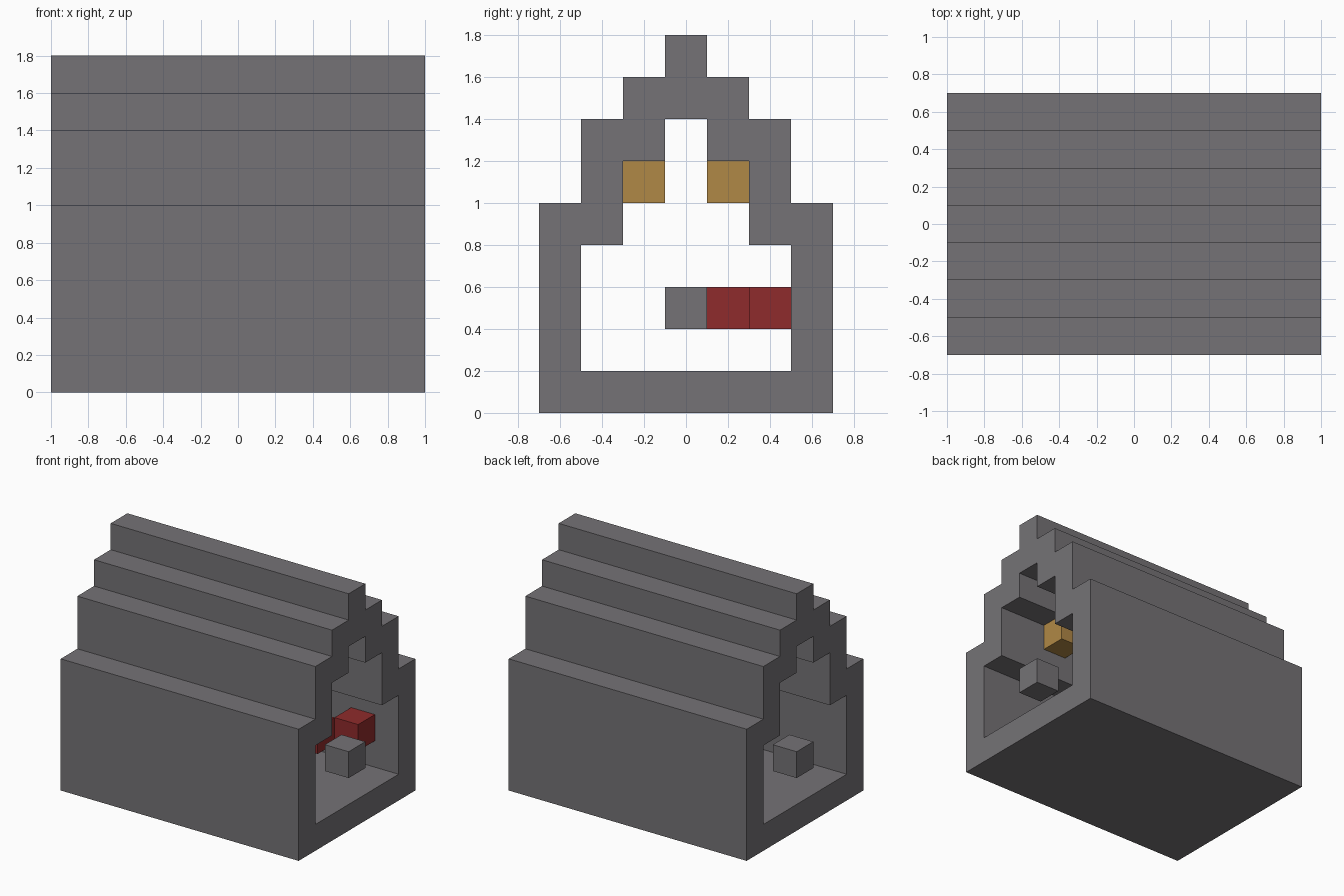
import bpy
import bmesh

U = 0.2  # block size

default = bpy.data.objects.get("Cube")
if default:
    bpy.data.objects.remove(default, do_unlink=True)


def make_material(name, rgb):
    mat = bpy.data.materials.new(name)
    mat.use_nodes = True
    color = (*rgb, 1.0)
    mat.diffuse_color = color
    mat.node_tree.nodes["Principled BSDF"].inputs["Base Color"].default_value = color
    return mat


stone = make_material("stone_grey", (0.178, 0.171, 0.181))
red = make_material("seat_red", (0.275, 0.024, 0.025))
amber = make_material("lamp_amber", (0.434, 0.246, 0.061))


def finish(bm, name, mat):
    mesh = bpy.data.meshes.new(name)
    bm.to_mesh(mesh)
    bm.free()
    mesh.materials.append(mat)
    obj = bpy.data.objects.new(name, mesh)
    bpy.context.collection.objects.link(obj)
    return obj


def block(name, x, y, z, mat):
    """One cube, placed by its centre."""
    bm = bmesh.new()
    bmesh.ops.create_cube(bm, size=U)
    obj = finish(bm, name, mat)
    obj.location = (x, y, z)
    return obj


# House shell: half of the stepped wall section, run along x and mirrored in y
outer = [(0, 0), (.7, 0), (.7, 1), (.5, 1), (.5, 1.4), (.3, 1.4),
         (.3, 1.6), (.1, 1.6), (.1, 1.8), (0, 1.8)]
inner = [(0, 1.4), (.1, 1.4), (.1, 1.2), (.3, 1.2), (.3, .8),
         (.5, .8), (.5, .2), (0, .2)]
bm = bmesh.new()
section = bm.faces.new([bm.verts.new((-1, y, z)) for y, z in outer + inner])
run = bmesh.ops.extrude_face_region(bm, geom=[section], use_keep_orig=True)
bmesh.ops.translate(bm, vec=(2, 0, 0),
                    verts=[g for g in run["geom"] if isinstance(g, bmesh.types.BMVert)])
bmesh.ops.recalc_face_normals(bm, faces=bm.faces)
seam = [f for f in bm.faces if all(abs(v.co.y) < 1e-5 for v in f.verts)]
bmesh.ops.delete(bm, geom=seam, context="FACES_ONLY")
shell = finish(bm, "house_shell", stone)
mirror = shell.modifiers.new("mirror", "MIRROR")
mirror.use_axis = (False, True, False)
mirror.use_clip = True

# Furnishings repeat at both ends of the hall
for side, label in ((1, "left"), (-1, "right")):
    block(f"door_block_{label}", side * 0.9, 0, 0.5, stone)
    block(f"outer_seat_{label}", side * 0.7, 0.4, 0.5, red)
    block(f"inner_seat_{label}", side * 0.5, 0.2, 0.5, red)
    for y, row in ((-0.2, "front"), (0.2, "back")):
        block(f"lamp_{row}_{label}", side * 0.5, y, 1.1, amber)
